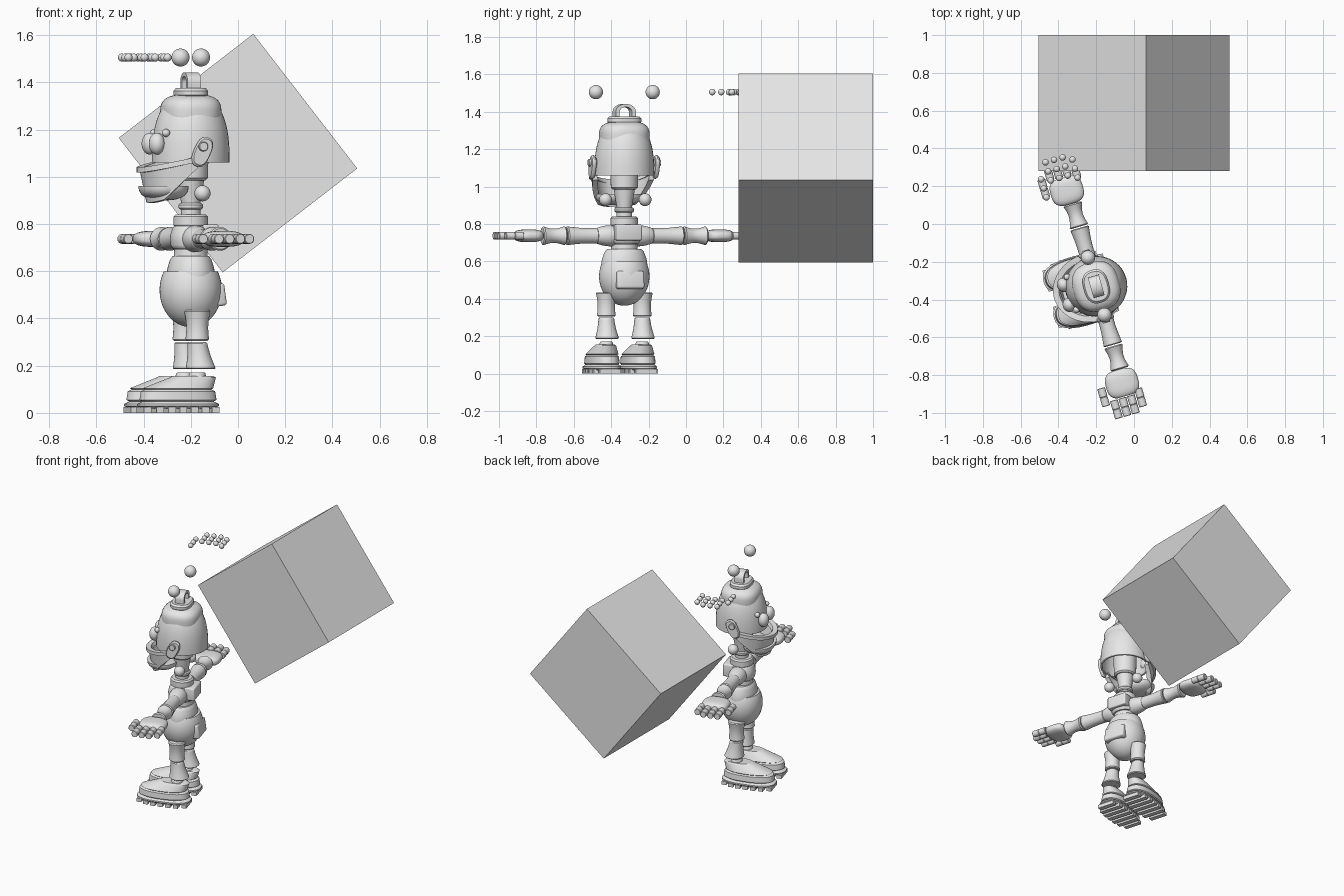
import bpy, bmesh
from math import sin, cos, pi, radians, copysign
from mathutils import Matrix

old = bpy.data.objects.get("Cube")
if old:
    bpy.data.objects.remove(old, do_unlink=True)

grey = bpy.data.materials.new("light_grey")
grey.use_nodes = True
colour = (.8, .8, .8, 1)
grey.diffuse_color = colour
grey.node_tree.nodes["Principled BSDF"].inputs["Base Color"].default_value = colour


def move(x, y, z):
    return Matrix.Translation((x, y, z))


def up(z):
    return move(0, 0, z)


def turn(degrees, axis):
    return Matrix.Rotation(radians(degrees), 4, axis)


# The figure is built facing -y, then turned and set off to the side
FIGURE = move(-.2, -.33, 0) @ turn(-74, 'Z')
WORLD = Matrix.Identity(4)


def put(name, bm, place, base=FIGURE):
    bm.transform(base @ place)
    bmesh.ops.recalc_face_normals(bm, faces=bm.faces)
    mesh = bpy.data.meshes.new(name)
    bm.to_mesh(mesh)
    bm.free()
    mesh.materials.append(grey)
    mesh.shade_smooth()
    mesh.set_sharp_from_angle(angle=radians(35))
    part = bpy.data.objects.new(name, mesh)
    bpy.context.scene.collection.objects.link(part)
    return part


def skin(name, rows, place, hollow=False):
    """Join rows of points into a closed strip, capped unless hollow below."""
    bm = bmesh.new()
    loops = [[bm.verts.new(point) for point in row] for row in rows]
    count = len(loops[0])
    for low, high in zip(loops, loops[1:]):
        for i in range(count):
            bm.faces.new((low[i - 1], low[i], high[i], high[i - 1]))
    bm.faces.new(loops[-1])
    if not hollow:
        bm.faces.new(loops[0])
    return put(name, bm, place)


def ring(z, rx, ry, shift=0, power=2, sides=40):
    """Superellipse outline at height z."""
    points = []
    for i in range(sides):
        c, s = cos(2 * pi * i / sides), sin(2 * pi * i / sides)
        x = copysign(abs(c) ** (2 / power), c)
        y = copysign(abs(s) ** (2 / power), s)
        points.append((rx * x, shift + ry * y, z))
    return points


def tube(name, place, length, start, end, swell=0, ratio=1, lean=0, power=2, steps=12):
    """Tapered tube along z with softened rims; swell bulges or pinches it."""
    rows = []
    rim = min(start, end) / 8
    for i in range(steps + 1):
        t = i / steps
        r = start + (end - start) * t + swell * sin(pi * t)
        z = rim + (length - 2 * rim) * t
        rows.append(ring(z, r, r * ratio, lean * t, power))
    rows.insert(0, ring(0, start - rim, (start - rim) * ratio, 0, power))
    rows.append(ring(length, end - rim, (end - rim) * ratio, lean, power))
    return skin(name, rows, place)


def blob(name, place, rx, ry, rz, low=-1, high=1, power=2, plan=2, hollow=False):
    """Superellipsoid, optionally cut flat at low and high."""
    rows = []
    steps = 24
    for i in range(steps + 1):
        t = low + (high - low) * (1 - cos(pi * i / steps)) / 2
        r = max(1 - abs(t) ** power, 0) ** (1 / power)
        r = max(r, .01)
        rows.append(ring(rz * t, rx * r, ry * r, 0, plan))
    return skin(name, rows, place, hollow)


def ball(name, place, r):
    return blob(name, place, r, r, r)


def box(name, place, size, bevel=0, base=FIGURE):
    bm = bmesh.new()
    bmesh.ops.create_cube(bm, size=1, matrix=Matrix.Diagonal((*size, 1)))
    if bevel:
        bmesh.ops.bevel(bm, geom=bm.edges[:], offset=bevel, segments=3, profile=.5, affect='EDGES')
    return put(name, bm, place, base)


# Large tilted block behind the figure
edge = .72
box("big_block", move(0, .64, 1.1) @ turn(-37.7, 'Y'), (edge, edge, edge), base=WORLD)

# Hollow head shell with cap and handle
shell = blob("head_shell", up(1.06), .16, .165, .29, low=0, high=.8, power=2.6, hollow=True)
wall = shell.modifiers.new("wall", 'SOLIDIFY')
wall.thickness = .012
blob("cap", up(1.27), .132, .125, .08, low=-.3, high=.95, power=3, plan=2.5)
tube("cap_ridge", up(1.335), .04, .09, .09, ratio=.75, power=2.6)


def arch_section(t):
    """Upright legs below, half round above."""
    a = pi * min(max(t, 0), 1)
    drop = max(-t, t - 1, 0) / 2
    return [(r * cos(a), y, 1.4 + r * .75 * sin(a) - drop)
            for r, y in ((.056, -.03), (.056, .03), (.034, .03), (.034, -.03))]


skin("handle", [arch_section(i / 20) for i in range(-1, 22)], WORLD)

# Neck
tube("skull_column", up(.985), .25, .072, .08)
tube("neck_base", up(.835), .05, .042, .042)
tube("neck_ring", up(.862), .026, .052, .052)
tube("neck", up(.88), .12, .04, .058)


# Hinged jaw: a band from ear to ear, deepest at the chin
def jaw_section(angle, flare, top, bottom, taper):
    s, c = sin(angle), cos(angle)

    def point(inset, z):
        return ((.17 - inset) * s, -.02 - (.2 - inset) * c, z)
    inner = .02 + taper * c
    return [point(-flare, top), point(.02, top), point(inner + .01, bottom), point(taper * c - flare, bottom)]


jaw, lip = [], []
for i in range(33):
    a = pi * (i / 32 - .5)
    top = 1.075 - cos(a) / 22
    depth = .04 + .1 * min(1, 1.4 * cos(a))
    jaw.append(jaw_section(a, 0, top, top - depth, .03))
    lip.append(jaw_section(a, .012, top + .01, top - .012, 0))
skin("jaw", jaw, WORLD)
skin("lower_lip", lip, WORLD)
blob("chin", move(0, -.12, .96), .13, .1, .06, high=0, power=2.5, plan=2.4)

# Torso
tube("abdomen", up(.65), .05, .072, .07)
tube("chest", up(.695), .1, .082, .074, swell=.008, power=2.3)
tube("collar", up(.785), .055, .073, .073)
box("back_box", move(0, .07, .755), (.14, .07, .085), bevel=.008)

# Trousers with a seat pocket
tube("waistband", up(.55), .115, .126, .106, swell=.006, ratio=.8)
blob("trousers", up(.52), .135, .132, .157, high=.5)
box("seat_pocket", move(0, .11, .5) @ turn(8, 'X'), (.15, .05, .095), bevel=.012)

for side, s in (("left", 1), ("right", -1)):
    outward = turn(90 * s, 'Y')

    # Eyes, ears and loose balls
    blob(side + "_eye", move(.055 * s, -.165, 1.14), .038, .034, .046)
    ball(side + "_brow", move(.09 * s, -.135, 1.186), .017)
    tube(side + "_ear_plate", up(1.105) @ turn(-25, 'X') @ outward @ up(.165), .023, .066, .066,
         ratio=.55, power=2.6)
    tube(side + "_ear_knob", up(1.128) @ outward @ up(.15), .05, .02, .02)
    ball(side + "_neck_ball", move(.11 * s, .02, .93), .034)
    ball(side + "_floating_ball", move(.158 * s, 0, 1.505), .038)

    # Arm
    arm = up(.737) @ outward
    tube(side + "_shoulder", arm @ up(.05), .105, .056, .043, swell=.005)
    tube(side + "_upper_arm", arm @ up(.15), .172, .042, .05, swell=-.004)
    tube(side + "_forearm", arm @ up(.328), .128, .05, .05, swell=-.012)
    blob(side + "_palm", arm @ move(0, -.01, .53), .034, .088, .075, low=-.98, high=.95, power=3, plan=2.6)

    # Fingers, thumb and the floating joint beads
    for digit, name in enumerate(("thumb", "index", "middle", "ring", "little")):
        across = .124 - .047 * digit
        reach = {"thumb": .525, "little": .58}.get(name, .605)
        for joint in range(3):
            along = reach + .05 * joint
            if joint < 2:
                tube(f"{side}_{name}_{joint}", arm @ move(0, -across, along), .05, .021, .021)
            if s < 0:
                ball(f"{name}_bead_{joint}", move(-along, -across, 1.505), .017)

    # Leg
    leg = move(s / 10, 0, 0)
    tube(side + "_thigh", leg @ up(.305), .13, .05, .055, swell=-.006)
    tube(side + "_shin", leg @ move(0, .015, .185), .115, .063, .042, swell=-.003, lean=-.015)
    tube(side + "_ankle", leg @ up(.14), .032, .04, .034)

    # Shoe with a treaded sole
    foot = leg @ move(0, -.085, 0)
    tube(side + "_sole", foot @ up(.018), .03, .086, .086, ratio=2.05, power=2.6)
    tube(side + "_shoe_wall", foot @ up(.045), .056, .081, .078, ratio=2.06, power=2.4)
    tube(side + "_shoe_top", foot @ up(.098), .058, .076, .05, ratio=2, lean=.065, power=2.4)
    for k in range(-3, 4):
        half = .086 * (1 - abs(k / 3.6) ** 2.6) ** .4
        box(f"{side}_tread_{k + 4}", foot @ move(0, k / 20, .012), (2 * half, .032, .024))
